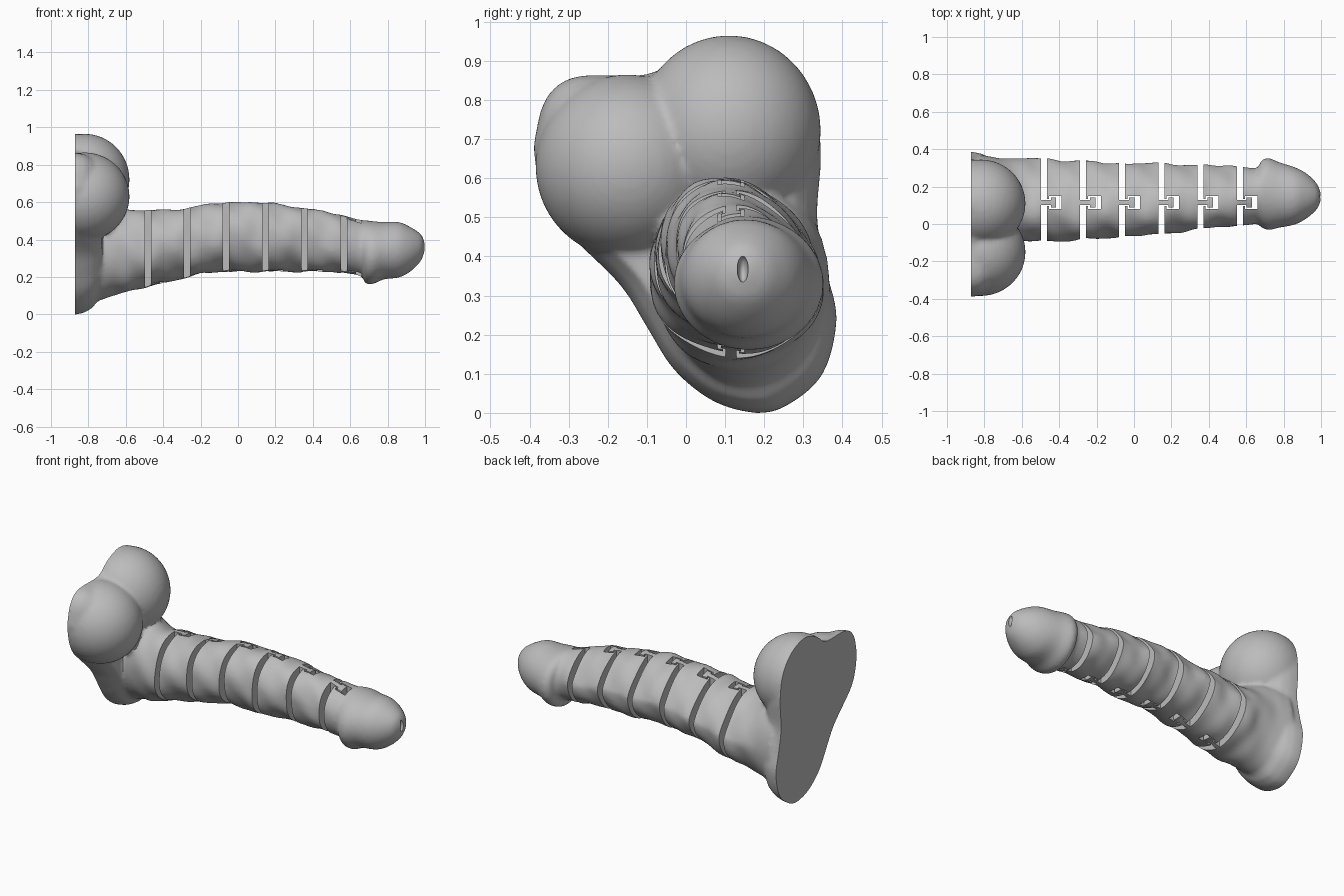
import bpy, bmesh, math
from mathutils import Matrix

if "Cube" in bpy.data.objects:
    bpy.data.objects.remove(bpy.data.objects["Cube"])

grey = bpy.data.materials.new("plain grey")
grey.use_nodes = True
grey.diffuse_color = (0.5, 0.5, 0.5, 1)
grey.node_tree.nodes["Principled BSDF"].inputs["Base Color"].default_value = (0.5, 0.5, 0.5, 1)


def make_object(name, bm):
    bmesh.ops.recalc_face_normals(bm, faces=bm.faces[:])
    mesh = bpy.data.meshes.new(name)
    bm.to_mesh(mesh)
    bm.free()
    mesh.materials.append(grey)
    ob = bpy.data.objects.new(name, mesh)
    bpy.context.collection.objects.link(ob)
    return ob


def loft(bm, rings):
    """Skin a row of closed rings and cap both ends."""
    rows = [[bm.verts.new(p) for p in ring] for ring in rings]
    n = len(rows[0])
    for a, b in zip(rows, rows[1:]):
        for i in range(n):
            j = (i + 1) % n
            bm.faces.new((a[i], a[j], b[j], b[i]))
    bm.faces.new(rows[0])
    bm.faces.new(rows[-1])


def ellipsoid(bm, centre, radii):
    m = Matrix.Translation(centre) @ Matrix.Diagonal((*radii, 1))
    bmesh.ops.create_uvsphere(bm, u_segments=48, v_segments=32, radius=1, matrix=m)


def spline(rows, steps):
    """Smoothly interpolate rows of numbers."""
    out = []
    for i in range(len(rows) - 1):
        p = [rows[max(i - 1, 0)], rows[i], rows[i + 1], rows[min(i + 2, len(rows) - 1)]]
        for s in range(steps):
            t = s / steps
            out.append([b + t / 2 * (c - a + t * (2*a - 5*b + 4*c - d + t * (3*(b - c) + d - a)))
                        for a, b, c, d in zip(*p)])
    return out + [rows[-1]]


def apply_modifier(ob, kind, **settings):
    mod = ob.modifiers.new(kind, kind)
    for key, value in settings.items():
        setattr(mod, key, value)
    bpy.ops.object.select_all(action='DESELECT')
    bpy.context.view_layer.objects.active = ob
    ob.select_set(True)
    bpy.ops.object.modifier_apply(modifier=mod.name)


def cut(ob, bm):
    cutter = make_object("cutter", bm)
    cutter.hide_render = True
    apply_modifier(ob, 'BOOLEAN', operation='DIFFERENCE', solver='EXACT', object=cutter)
    bpy.data.objects.remove(cutter)


body = bmesh.new()

# Flat-backed base plate, outline in y and z
outline = [(-.39, .68), (-.36, .8), (-.28, .86), (-.1, .865), (0, .92), (.1, .965), (.22, .93),
           (.31, .83), (.345, .68), (.335, .5), (.36, .36), (.385, .24), (.35, .1), (.26, .02),
           (.18, 0), (.07, .03), (-.03, .11), (-.1, .22), (-.17, .33), (-.3, .46), (-.37, .57)]
outline = spline(outline + outline[:1], 4)[:-1]
loft(body, [[(x, .03 + s * (y - .03), .48 + s * (z - .48)) for y, z in outline]
            for x, s in ((-.95, 1), (-.86, 1), (-.82, .98), (-.78, .93), (-.73, .8))])

# Two rounded lobes
ellipsoid(body, (-.82, -.15, .63), (.24, .235, .235))
ellipsoid(body, (-.82, .11, .72), (.24, .235, .245))

# Shaft and cap: x, centre y, centre z, half width, half height
sections = [(-.82, .17, .32, .2, .28), (-.7, .14, .34, .21, .25), (-.6, .13, .34, .22, .22),
            (-.48, .13, .35, .22, .205), (-.27, .125, .385, .21, .185), (-.05, .13, .415, .195, .185),
            (.145, .135, .41, .19, .185), (.355, .145, .4, .17, .17), (.55, .15, .375, .16, .155),
            (.655, .15, .355, .15, .15), (.68, .16, .335, .178, .168), (.72, .16, .33, .192, .168),
            (.78, .155, .34, .174, .153), (.86, .15, .345, .153, .148), (.92, .15, .348, .122, .12),
            (.97, .148, .355, .078, .08), (.99, .146, .36, .045, .048), (1, .146, .362, .01, .01)]
rings = []
for x, cy, cz, ry, rz in spline(sections, 8):
    fade = max(0, min(1, (.66 - x) * 8, (x + .75) * 6))
    ring = []
    for k in range(72):
        a = k * math.tau / 72
        c, s = math.cos(a), math.sin(a)
        wrinkle = 1 + fade * (.02 * math.sin(3*a + 19*x) + .018 * math.sin(5*a - 31*x)
                              + .01 * math.sin(2*a + 53*x))
        peak = fade * max(0, s)
        ring.append((x, cy - .04 * peak + ry * c * wrinkle * (1 - .14 * peak), cz + rz * s * wrinkle))
    rings.append(ring)
loft(body, rings)

# Fuse the volumes into one soft skin
model = make_object("figure", body)
apply_modifier(model, 'REMESH', mode='VOXEL', voxel_size=.012)
apply_modifier(model, 'SMOOTH', factor=.5, iterations=5)

# Flat back
back = bmesh.new()
bmesh.ops.create_cube(back, size=2, matrix=Matrix.Translation((-1.872, 0, .5)))
cut(model, back)

# Small slit in the tip
slit = bmesh.new()
ellipsoid(slit, (1, .145, .368), (.03, .014, .034))
cut(model, slit)

# Vertical joint gaps, each leaving a T-shaped tongue inside a pocket
outer = [(-.016, .6), (.016, .6), (.016, .02), (.027, .02), (.027, .034), (.095, .034)]
inner = [(-.016, .014), (.037, .014), (.037, .026), (.066, .026)]
joint = (outer + [(u, -v) for u, v in reversed(outer)]
         + [(u, -v) for u, v in inner] + list(reversed(inner)))
gaps = bmesh.new()
for i in range(6):
    face = gaps.faces.new([gaps.verts.new((-.482 + .2095 * i + u, .115 + v, -.2)) for u, v in joint])
    top = bmesh.ops.extrude_face_region(gaps, geom=[face])["geom"]
    bmesh.ops.translate(gaps, vec=(0, 0, 1.4), verts=[v for v in top if isinstance(v, bmesh.types.BMVert)])
cut(model, gaps)

# Split into the separate links and name them along x
bpy.ops.object.mode_set(mode='EDIT')
bpy.ops.mesh.select_all(action='SELECT')
bpy.ops.mesh.separate(type='LOOSE')
bpy.ops.object.mode_set(mode='OBJECT')
parts = sorted(bpy.context.selected_objects, key=lambda o: max(v.co.x for v in o.data.vertices))
for i, part in enumerate(parts):
    part.name = "base" if i == 0 else "rounded_tip" if i == len(parts) - 1 else f"link_{i}"
    part.select_set(True)
bpy.context.view_layer.objects.active = parts[0]
bpy.ops.object.shade_smooth_by_angle(angle=math.radians(35))
